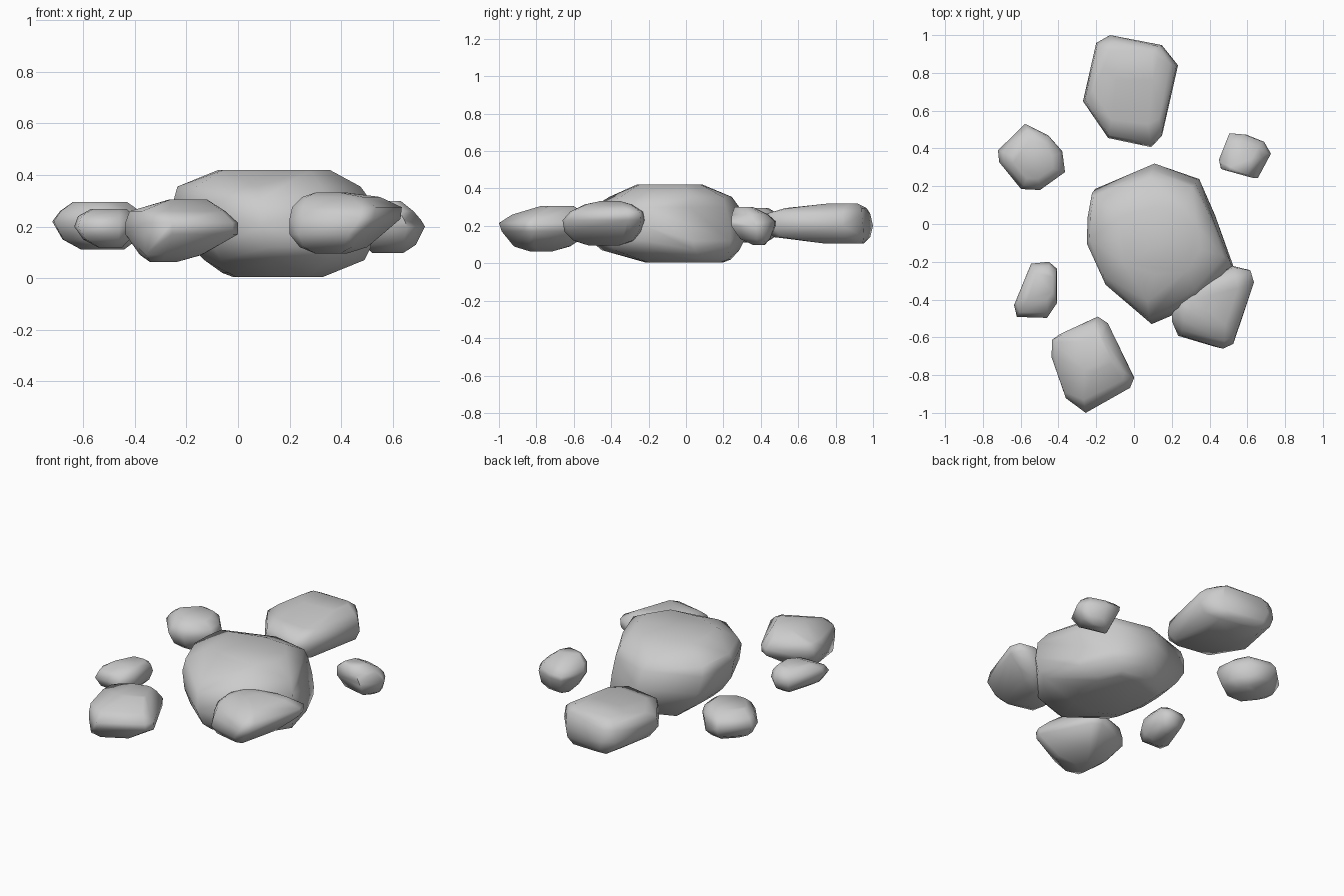
import bpy, bmesh, math


def rock(name, outline, levels):
    """Convex stone: the plan outline is fitted to a box (z, x0, x1, y0, y1) at each level.
    The smaller the level, the more the outline fills its box, giving broad flat caps."""
    xs, ys = [p[0] for p in outline], [p[1] for p in outline]
    ax, bx, ay, by = min(xs), max(xs), min(ys), max(ys)
    bm = bmesh.new()
    for z, x0, x1, y0, y1 in levels:
        fill = 0.9 * (1 - (x1 - x0) * (y1 - y0) / ((bx - ax) * (by - ay)))
        for x, y in outline:
            u, v = 2 * (x - ax) / (bx - ax) - 1, 2 * (y - ay) / (by - ay) - 1
            k = 1 + fill * (1 / max(abs(u), abs(v)) - 1)
            bm.verts.new(((x0 + x1) / 2 + u * k * (x1 - x0) / 2,
                          (y0 + y1) / 2 + v * k * (y1 - y0) / 2, z))
    bmesh.ops.convex_hull(bm, input=bm.verts)
    inside = [v for v in bm.verts if not v.link_faces]
    bmesh.ops.delete(bm, geom=inside, context='VERTS')
    bmesh.ops.dissolve_limit(bm, angle_limit=math.radians(3), verts=bm.verts, edges=bm.edges)
    bmesh.ops.recalc_face_normals(bm, faces=bm.faces)
    mesh = bpy.data.meshes.new(name)
    bm.to_mesh(mesh)
    bm.free()
    obj = bpy.data.objects.new(name, mesh)
    bpy.context.collection.objects.link(obj)
    bpy.ops.object.select_all(action='DESELECT')
    obj.select_set(True)
    bpy.context.view_layer.objects.active = obj
    bpy.ops.object.shade_smooth_by_angle(angle=math.radians(75))


# Large central boulder
rock("main_boulder",
     [(-.22, .185), (.10, .32), (.33, .235), (.42, .03), (.525, -.22), (.34, -.42),
      (.085, -.53), (-.14, -.33), (-.25, -.10), (-.245, .05)],
     [(.005, -.02, .33, -.22, .20), (.02, -.06, .36, -.27, .24), (.07, -.13, .49, -.45, .285),
      (.12, -.18, .515, -.51, .31), (.20, -.235, .525, -.53, .32), (.30, -.25, .515, -.50, .285),
      (.355, -.235, .475, -.41, .245), (.42, -.075, .355, -.265, .09)])

# Long slab behind
rock("back_slab",
     [(-.127, 1), (.148, .947), (.233, .84), (.148, .466), (.09, .407), (-.137, .455),
      (-.27, .65), (-.20, .958)],
     [(.105, -.15, .13, .74, .95), (.14, -.23, .20, .47, .985), (.20, -.27, .233, .407, 1),
      (.265, -.26, .225, .43, .985), (.295, -.22, .19, .53, .965), (.32, -.16, .13, .76, .92)])

# Stone at back left
rock("back_left_stone",
     [(-.577, .53), (-.455, .47), (-.38, .386), (-.365, .275), (-.497, .18), (-.598, .185),
      (-.714, .328), (-.72, .39)],
     [(.112, -.61, -.44, .26, .43), (.15, -.68, -.39, .21, .49), (.22, -.72, -.365, .18, .53),
      (.26, -.69, -.38, .20, .50), (.295, -.64, -.43, .24, .44)])

# Small stone at back right
rock("back_right_stone",
     [(.508, .487), (.593, .48), (.688, .44), (.725, .376), (.656, .243), (.46, .30), (.45, .344)],
     [(.097, .52, .64, .36, .42), (.13, .49, .69, .29, .45), (.20, .45, .725, .243, .48),
      (.225, .45, .71, .243, .48), (.26, .46, .68, .245, .44), (.30, .51, .63, .26, .36)])

# Small stone at left
rock("left_stone",
     [(-.545, -.21), (-.45, -.20), (-.407, -.238), (-.407, -.418), (-.46, -.497),
      (-.62, -.492), (-.635, -.43)],
     [(.118, -.54, -.45, -.42, -.27), (.15, -.60, -.42, -.48, -.22), (.20, -.635, -.407, -.497, -.20),
      (.24, -.62, -.41, -.47, -.22), (.268, -.57, -.43, -.40, -.26)])

# Stone at front left
rock("front_left_stone",
     [(-.19, -.49), (-.137, -.524), (0, -.81), (-.02, -.86), (-.254, -.99), (-.36, -.915),
      (-.434, -.70), (-.43, -.61), (-.39, -.58)],
     [(.062, -.34, -.24, -.83, -.72), (.09, -.38, -.14, -.92, -.62), (.17, -.437, 0, -.985, -.50),
      (.215, -.437, 0, -1, -.49), (.26, -.42, -.05, -.93, -.53), (.305, -.27, -.12, -.78, -.60)])

# Stone at front right, leaning on the boulder
rock("front_right_stone",
     [(.525, -.222), (.614, -.243), (.635, -.31), (.53, -.63), (.476, -.656), (.25, -.587),
      (.20, -.51), (.20, -.45), (.34, -.34)],
     [(.095, .30, .42, -.52, -.36), (.12, .24, .50, -.60, -.28), (.17, .20, .56, -.65, -.235),
      (.23, .20, .63, -.66, -.222), (.275, .21, .635, -.62, -.23), (.315, .25, .55, -.54, -.29),
      (.332, .30, .42, -.46, -.35)])
